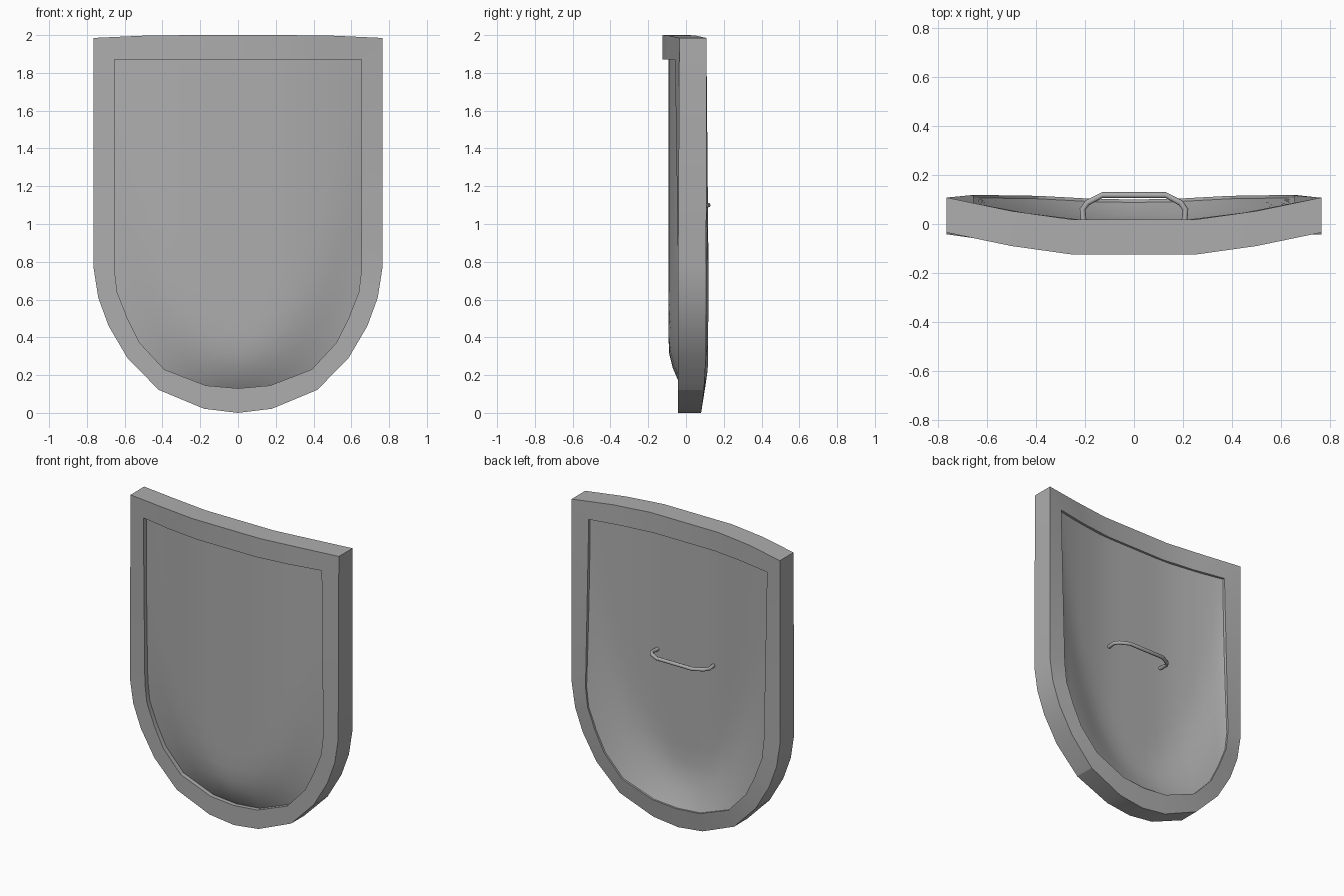
import bpy, bmesh, math

cube = bpy.data.objects.get("Cube")
if cube:
    bpy.data.objects.remove(cube, do_unlink=True)

grey = bpy.data.materials.new("plain_grey")
grey.use_nodes = True
grey.diffuse_color = (0.42, 0.42, 0.42, 1)
grey.node_tree.nodes["Principled BSDF"].inputs["Base Color"].default_value = grey.diffuse_color


def interp(points, x):
    """Piecewise linear lookup in a list of (x, value) pairs."""
    x = abs(x)
    for (x0, v0), (x1, v1) in zip(points, points[1:]):
        if x <= x1:
            return v0 + (v1 - v0) * (x - x0) / (x1 - x0)
    return points[-1][1]


def finish(name, bm, angle=30):
    bmesh.ops.recalc_face_normals(bm, faces=bm.faces)
    mesh = bpy.data.meshes.new(name)
    bm.to_mesh(mesh)
    bm.free()
    obj = bpy.data.objects.new(name, mesh)
    bpy.context.collection.objects.link(obj)
    mesh.materials.append(grey)
    bpy.ops.object.select_all(action="DESELECT")
    obj.select_set(True)
    bpy.context.view_layer.objects.active = obj
    bpy.ops.object.shade_smooth_by_angle(angle=math.radians(angle))
    return obj


# Front bow across the width, and the thickness of the rim
BOW = [(0, -0.125), (0.25, -0.125), (0.5, -0.09), (0.765, -0.035)]
THICK = 0.143

# Half outlines (x, z, front y, back y), from top centre round to the bottom
outer_top = [(0.25, 2.0), (0.5, 1.997), (0.765, 1.985)]
inner_top = [(0.22, 1.87), (0.44, 1.87), (0.655, 1.87)]
outer_arc = [(0.765, 0.77), (0.74, 0.61), (0.685, 0.46), (0.585, 0.29),
             (0.42, 0.122), (0.18, 0.022), (0, 0)]
inner_arc = [(0.655, 0.77), (0.64, 0.64), (0.585, 0.5), (0.52, 0.37),
             (0.39, 0.23), (0.17, 0.145), (0, 0.13)]
outer_back = [(0, 0.08), (0.18, 0.083), (0.42, 0.095), (0.585, 0.105), (0.765, 0.107)]
inner_back = [(0, 0.1), (0.17, 0.103), (0.39, 0.115), (0.655, 0.119)]


def half(top, arc, back):
    rows = [(x, z, interp(BOW, x), interp(BOW, x) + THICK) for x, z in top]
    return rows + [(x, z, -0.042, interp(back, x)) for x, z in arc]


def full(rows):
    return rows + [(-x, z, f, b) for x, z, f, b in rows[-2::-1]]


# Rim: a closed band with a four-cornered section
bm = bmesh.new()
outer = full(half(outer_top, outer_arc, outer_back))
inner = full(half(inner_top, inner_arc, inner_back))
sections = []
for o, i in zip(outer, inner):
    corners = [(o[0], o[2], o[1]), (i[0], i[2], i[1]),
               (i[0], i[3], i[1]), (o[0], o[3], o[1])]
    sections.append([bm.verts.new(c) for c in corners])
for k, a in enumerate(sections):
    b = sections[(k + 1) % len(sections)]
    for j in range(4):
        n = (j + 1) % 4
        bm.faces.new((a[j], a[n], b[n], b[j]))
finish("shield_rim", bm, 20)

# Panel: bowed front and back sheets whose lower edge sweeps back to the rim
edge_z = sorted(inner_arc)
half_x = sorted([x for x, z in inner_arc] + [0.085, 0.28, 0.455])
columns = [-x for x in half_x[:0:-1]] + half_x
ROWS = 14


def panel_sheet(bm, base_shift, edge_y, power):
    grid = []
    for x in columns:
        low = interp(edge_z, x)
        reach = 0.25 + 0.85 * (abs(x) / 0.655) ** 2
        column = []
        for r in range(ROWS + 1):
            z = low + (1.87 - low) * (r / ROWS) ** 1.8
            t = max(0, 1 - (z - low) / reach) ** power
            y = interp(BOW, x) + base_shift
            y += (interp(edge_y, x) - y) * t
            column.append(bm.verts.new((x, y, z)))
        grid.append(column)
    for a, b in zip(grid, grid[1:]):
        for r in range(ROWS):
            bm.faces.new((a[r], b[r], b[r + 1], a[r + 1]))
    return grid


bm = bmesh.new()
front = panel_sheet(bm, 0.032, [(0, -0.015), (0.655, -0.01)], 2.2)
back = panel_sheet(bm, THICK - 0.015, [(x, y - 0.012) for x, y in inner_back], 1.6)


def border(grid):
    return ([c[0] for c in grid] + grid[-1][1:]
            + [c[-1] for c in grid[-2::-1]] + grid[0][-2:0:-1])


# Close the panel edge between the two sheets
f, b = border(front), border(back)
for k in range(len(f)):
    n = (k + 1) % len(f)
    bm.faces.new((f[k], f[n], b[n], b[k]))
finish("shield_panel", bm, 40)

# Handle: a bent bar on the back
path = [(0.205, 0.0), (0.21, 0.06), (0.19, 0.087), (0.13, 0.118)]
path += [(-x, y) for x, y in path[::-1]]
SIDES = 8
RADIUS = 0.012
bm = bmesh.new()
rings = []
for k, (x, y) in enumerate(path):
    x0, y0 = path[max(k - 1, 0)]
    x1, y1 = path[min(k + 1, len(path) - 1)]
    length = math.hypot(x1 - x0, y1 - y0)
    nx, ny = -(y1 - y0) / length, (x1 - x0) / length
    ring = []
    for s in range(SIDES):
        angle = math.tau * s / SIDES
        side = RADIUS * math.cos(angle)
        ring.append(bm.verts.new((x + nx * side, y + ny * side,
                                  1.1 + RADIUS * math.sin(angle))))
    rings.append(ring)
for a, b in zip(rings, rings[1:]):
    for s in range(SIDES):
        n = (s + 1) % SIDES
        bm.faces.new((a[s], a[n], b[n], b[s]))
bm.faces.new(rings[0])
bm.faces.new(rings[-1])
finish("back_handle", bm, 50)
